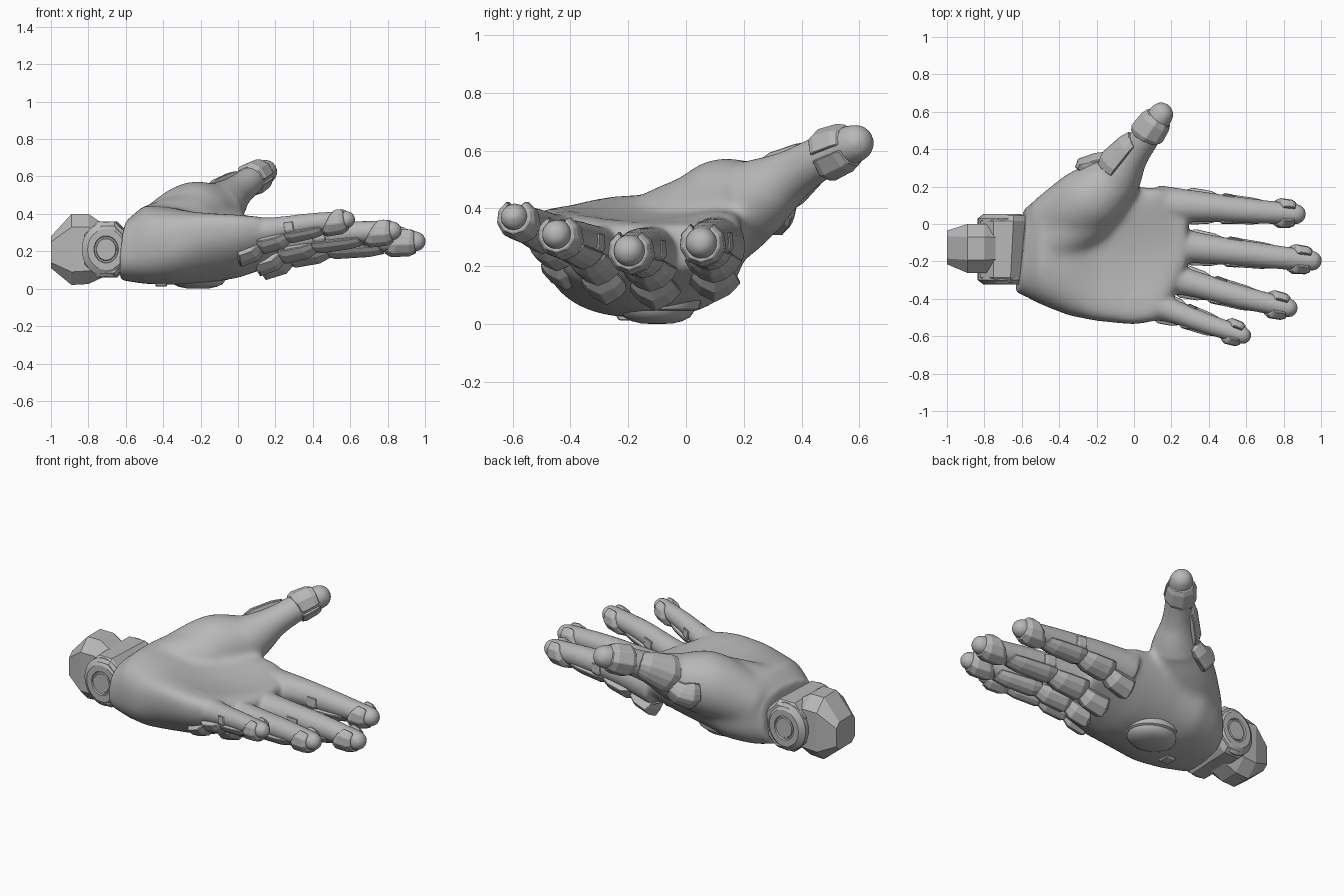
import bpy, bmesh, math
from mathutils import Vector

if "Cube" in bpy.data.objects:
    bpy.data.objects.remove(bpy.data.objects["Cube"])

grey = bpy.data.materials.new("plain grey")
grey.diffuse_color = (0.48, 0.48, 0.48, 1)
grey.use_nodes = True
grey.node_tree.nodes["Principled BSDF"].inputs["Base Color"].default_value = grey.diffuse_color


def loft(bm, rings):
    """Skin a list of closed rings and cap both ends."""
    vs = [[bm.verts.new(p) for p in r] for r in rings]
    n = len(vs[0])
    for a, b in zip(vs, vs[1:]):
        for i in range(n):
            j = (i + 1) % n
            bm.faces.new((a[i], a[j], b[j], b[i]))
    bm.faces.new(vs[0][::-1])
    bm.faces.new(vs[-1])


def finish(name, bm, smooth=None, bevel=0):
    bmesh.ops.recalc_face_normals(bm, faces=bm.faces)
    me = bpy.data.meshes.new(name)
    bm.to_mesh(me)
    bm.free()
    me.materials.append(grey)
    ob = bpy.data.objects.new(name, me)
    bpy.context.collection.objects.link(ob)
    if bevel:
        m = ob.modifiers.new("bevel", 'BEVEL')
        m.width, m.segments, m.limit_method = bevel, 1, 'ANGLE'
    if smooth:
        bpy.ops.object.select_all(action='DESELECT')
        bpy.context.view_layer.objects.active = ob
        ob.select_set(True)
        bpy.ops.object.shade_smooth_by_angle(angle=math.radians(smooth))
    return ob


def fuse(ob, iterations):
    """Weld overlapping volumes into one soft skin."""
    m = ob.modifiers.new("fuse", 'REMESH')
    m.mode, m.voxel_size, m.use_smooth_shade = 'VOXEL', .011, True
    m = ob.modifiers.new("soften", 'SMOOTH')
    m.factor, m.iterations = .5, iterations


def sample(path, s):
    """Centre, radius and direction on a path of (x, y, z, r), s from 0 to 1."""
    f = max(0, min(s, 1)) * (len(path) - 1)
    i = min(int(f), len(path) - 2)
    P = [Vector(path[max(0, min(k, len(path) - 1))]) for k in range(i - 1, i + 3)]
    u = f - i
    q = 0.5 * (2 * P[1] + (P[2] - P[0]) * u + (2 * P[0] - 5 * P[1] + 4 * P[2] - P[3]) * u * u
               + (3 * P[1] - P[0] - 3 * P[2] + P[3]) * u ** 3)
    return q.xyz, q.w, (P[2] - P[1]).xyz.normalized()


def frame(d, back):
    b = (back - d * back.dot(d)).normalized()
    return b, d.cross(b)


def tube(bm, path, n=20):
    rings = []
    up = Vector((0, 0, 1))

    def ring(c, r, d):
        b, w = frame(d, up)
        rings.append([c + r * (b * math.cos(k * math.tau / n) + w * math.sin(k * math.tau / n)) for k in range(n)])
    for k in range(25):
        c, r, d = sample(path, k / 24)
        ring(c, r, d)
    for a in (20, 40, 60, 78):          # rounded tip
        a = math.radians(a)
        ring(c + d * r * math.sin(a), r * math.cos(a), d)
    loft(bm, rings)


# finger centre lines: x, y, z, radius
DOWN = Vector((0, 0, -1))
fingers = {
    "index": [(.12, .10, .265, .11), (.35, .093, .285, .083), (.62, .07, .288, .068), (.865, .053, .28, .056)],
    "middle": [(.13, -.10, .235, .11), (.36, -.13, .255, .082), (.67, -.167, .262, .068), (.95, -.197, .253, .056)],
    "ring": [(.10, -.27, .245, .10), (.30, -.315, .268, .073), (.57, -.39, .298, .063), (.825, -.448, .31, .053)],
    "little": [(.0, -.41, .295, .10), (.18, -.457, .315, .068), (.38, -.53, .348, .056), (.58, -.595, .37, .049)],
}
thumb = [(-.47, -.01, .27, .15), (-.25, .12, .385, .185), (-.10, .24, .435, .14),
         (-.01, .365, .515, .09), (.07, .475, .58, .076), (.145, .585, .625, .067)]
heel = [(-.5, -.13, .29, .13), (-.38, -.06, .33, .15), (-.25, .05, .36, .16)]

# palm sections: x, y low, y high, z low, z high, cup of the edges
palm = [(-.605, -.365, .085, .045, .37, 0), (-.5, -.43, .15, .025, .45, 0), (-.35, -.49, .2, .02, .435, .03),
        (-.2, -.52, .2, .025, .39, .1), (0, -.54, .2, .055, .36, .12), (.13, -.52, .195, .1, .355, .1),
        (.22, -.38, .185, .15, .35, .04), (.29, -.22, .17, .19, .345, .02)]


def palm_ring(x, y0, y1, z0, z1, cup):
    r = []
    for k in range(32):
        a = k * math.tau / 32
        c, s = math.cos(a), math.sin(a)
        cc = math.copysign(abs(c) ** .75, c)
        ss = math.copysign(abs(s) ** .75, s)
        y = (y0 + y1) / 2 + (y1 - y0) / 2 * cc
        z = (z0 + z1) / 2 + (z1 - z0) / 2 * ss + cup * cc * cc
        r.append((x + (.1 * (y + .135) + .1 * (z - .2) if x < -.53 else 0), y, z))
    return r


bm = bmesh.new()
loft(bm, [palm_ring(*p) for p in palm])
tube(bm, thumb[:4])
tube(bm, heel)
core = finish("palm_core", bm)
fuse(core, 55)
soft = core.evaluated_get(bpy.context.evaluated_depsgraph_get()).to_mesh()
bm = bmesh.new()
bm.from_mesh(soft)
bpy.data.objects.remove(core)
# fingers, thumb and wrist cuff welded onto the softened palm
for p in list(fingers.values()) + [thumb[2:]]:
    tube(bm, p)
loft(bm, [palm_ring(-.607, -.365, .085, .045, .37, 0), palm_ring(-.54, -.395, .115, .035, .405, 0)])
fuse(finish("hand_skin", bm), 12)


def plate(name, path, back, s0, s1, spread, lift, tail=.02, nose=.02, n=6):
    """Faceted shell wrapped round the back of a finger."""
    bm = bmesh.new()
    rings = []
    for u, l in ((0, .25), (.2, 1), (.75, .85), (1, .2)):
        c, r, d = sample(path, s0 + (s1 - s0) * u)
        b, w = frame(d, back)
        shift = nose * u - tail * (1 - u)
        outer, inner = [], []
        for k in range(n + 1):
            t = 2 * k / n - 1
            a = math.radians(spread) * t
            v = b * math.cos(a) + w * math.sin(a)
            o = c + d * shift * (1 - abs(t))
            outer.append(o + v * (r + .004 + lift * l * (1 - .45 * abs(t))))
            inner.append(o + v * (r - .02))
        rings.append(outer + inner[::-1])
    loft(bm, rings)
    finish(name, bm, bevel=.004)


# armour plates along the back of each finger
for f, p in fingers.items():
    plate(f + "_knuckle_plate", p, DOWN, 0, .23, 36, .08, .03, .03, 4)
    plate(f + "_lower_plate", p, DOWN, .23, .46, 58, .05, .03, .03)
    plate(f + "_middle_plate", p, DOWN, .47, .76, 62, .026, .03, .03)
    plate(f + "_side_clasp", p, DOWN, .48, .56, 112, .01, 0, 0)
    plate(f + "_tip_guard", p, DOWN, .88, .985, 150, .027, .09, .01, 8)

# thumb armour on its outer side
plate("thumb_base_plate", thumb, Vector((-.45, .85, -.1)), .28, .45, 27, .05, .03, .03)
plate("thumb_middle_plate", thumb, Vector((-.7, .5, .35)), .47, .71, 55, .035, .03, .03)
plate("thumb_tip_guard", thumb, Vector((-.8, .4, .05)), .80, .95, 172, .022, .03, .01, 8)

# domed boss with a rim on the back of the hand
bm = bmesh.new()
rings = []
for q, z in ((1.12, .12), (1.12, .07), (1.08, .052), (1, .046), (.97, .054), (.95, .044),
             (.85, .024), (.65, .01), (.4, .002), (.1, 0)):
    rings.append([(-.215 + .155 * q * math.cos(k * math.tau / 40), -.10 + .135 * q * math.sin(k * math.tau / 40), z)
                  for k in range(40)])
loft(bm, rings)
finish("back_boss", bm, smooth=35)


def slab(name, axis, sections, bevel=0):
    """Chamfered block lofted from (pos, lo, hi, lo, hi, chamfer)."""
    bm = bmesh.new()
    rings = []
    for q, a0, a1, b0, b1, c in sections:
        pts = [(a0 + c, b0), (a1 - c, b0), (a1, b0 + c), (a1, b1 - c),
               (a1 - c, b1), (a0 + c, b1), (a0, b1 - c), (a0, b0 + c)]
        rings.append([(q, a, b) if axis == 'x' else (a, q, b) for a, b in pts])
    loft(bm, rings)
    finish(name, bm, bevel=bevel)


# small latch beside the boss
slab("back_latch", 'x', [(-.44, -.24, -.16, .012, .09, .01), (-.38, -.24, -.16, .012, .09, .01)], .004)
# forearm stub and wrist block
slab("forearm_stub", 'x', [(-1, -.215, -.035, .11, .28, .03), (-.89, -.262, .0, .02, .40, .07),
                           (-.80, -.262, .0, .025, .40, .07), (-.725, -.25, -.012, .06, .35, .06)])
slab("wrist_block", 'y', [(-.315, -.79, -.60, .085, .335, .06), (-.285, -.82, -.59, .06, .36, .07),
                          (.015, -.82, -.575, .06, .36, .07), (.045, -.79, -.585, .085, .335, .06)])

# hinge discs on both sides of the wrist
for side, name in ((-1, "hinge_front"), (1, "hinge_back")):
    bm = bmesh.new()
    rings = []
    for r, h in ((.145, .10), (.145, .165), (.11, .189), (.073, .189), (.069, .18), (.061, .18), (.057, .186)):
        rings.append([(-.705 + r * .9 * math.cos(k * math.tau / 32), -.135 + side * h,
                       .21 + r * math.sin(k * math.tau / 32)) for k in range(32)])
    loft(bm, rings)
    finish(name, bm, smooth=25)
